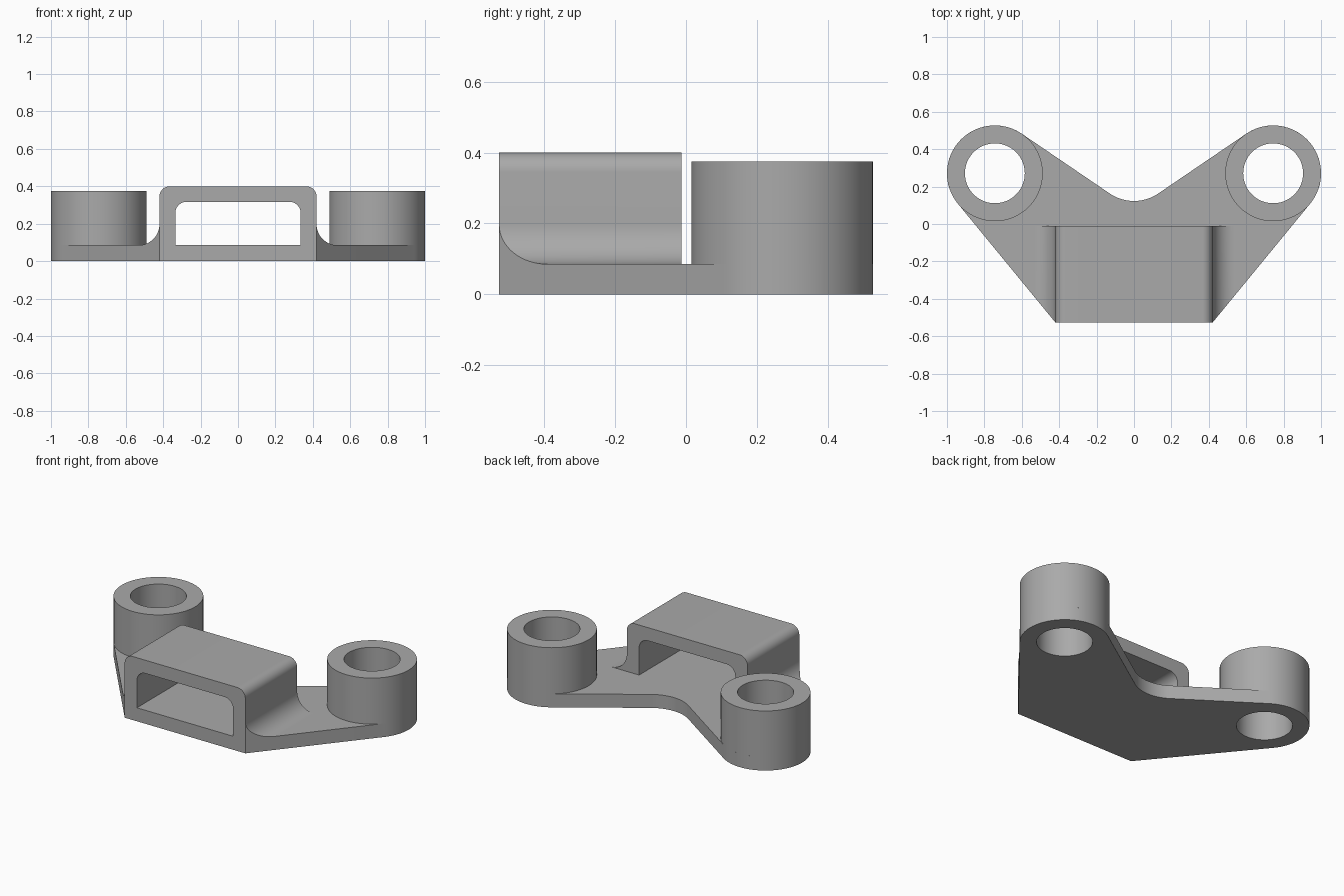
import bpy, bmesh
from math import sin, cos, pi, atan2, asin, hypot, radians

if "Cube" in bpy.data.objects:
    bpy.data.objects.remove(bpy.data.objects["Cube"])

# Main dimensions
BX, BY, BR, HOLE, BH = 0.744, 0.271, 0.256, 0.16, 0.375   # bosses
T = 0.085                                                # plate thickness
W, FRONT, BACK, TOP = 0.42, -0.527, -0.012, 0.4           # bridge
NOTCH_R, NOTCH_Y = 0.23, 0.353                           # rear notch arc
FOOT = 0.112                                             # side fillet radius

grey = bpy.data.materials.new("plain grey")
grey.use_nodes = True
grey.diffuse_color = (0.4, 0.4, 0.4, 1)
grey.node_tree.nodes["Principled BSDF"].inputs["Base Color"].default_value = (0.4, 0.4, 0.4, 1)


def arc(cx, cy, r, a0, a1, n):
    """Points on an arc, both ends included."""
    return [(cx + r * cos(a0 + (a1 - a0) * i / n),
             cy + r * sin(a0 + (a1 - a0) * i / n)) for i in range(n + 1)]


def circle(cx, cy, r, n=96):
    return arc(cx, cy, r, 0, 2 * pi, n)[:-1]


def mirror(points):
    return [(-x, y) for x, y in reversed(points)]


def finish(bm, name):
    bmesh.ops.remove_doubles(bm, verts=bm.verts, dist=0.00001)
    bmesh.ops.recalc_face_normals(bm, faces=bm.faces)
    mesh = bpy.data.meshes.new(name)
    bm.to_mesh(mesh)
    bm.free()
    mesh.materials.append(grey)
    obj = bpy.data.objects.new(name, mesh)
    bpy.context.collection.objects.link(obj)
    bpy.ops.object.select_all(action='DESELECT')
    obj.select_set(True)
    bpy.context.view_layer.objects.active = obj
    bpy.ops.object.shade_smooth_by_angle(angle=radians(30))
    return obj


def prism(name, loops, z0, z1, bottom=True):
    """Extrude an outline with holes from z0 to z1."""
    bm = bmesh.new()
    rings = [[[bm.verts.new((x, y, z)) for x, y in pts] for z in (z0, z1)] for pts in loops]
    caps = ([], [])
    for lo, hi in rings:
        for i in range(len(lo)):
            j = (i + 1) % len(lo)
            bm.faces.new((lo[i], lo[j], hi[j], hi[i]))
            caps[0].append(bm.edges.get((lo[i], lo[j])))
            caps[1].append(bm.edges.get((hi[i], hi[j])))
    for edges in caps if bottom else caps[1:]:
        bmesh.ops.triangle_fill(bm, edges=edges, use_beauty=True)
    return finish(bm, name)


# Plate: straight sides tangent to the bosses and to the rear notch
dx, dy = BX - W, BY - FRONT
side = atan2(dy, dx) - asin(BR / hypot(dx, dy))
gx, gy = BX, BY - NOTCH_Y
rear = atan2(gy, gx) + asin((BR + NOTCH_R) / hypot(gx, gy))
half = [(W, FRONT)]
half += arc(BX, BY, BR, side - pi / 2, rear + pi / 2, 48)
half += arc(0, NOTCH_Y, NOTCH_R, rear - pi / 2, -pi / 2, 12)
outline = half + mirror(half)[1:]
holes = [circle(s * BX, BY, HOLE) for s in (1, -1)]
prism("base_plate", [outline] + holes, 0, T)

# Bosses: hollow cylinders standing on the plate
for label, s in (("left", 1), ("right", -1)):
    prism(label + "_boss", [circle(s * BX, BY, BR), circle(s * BX, BY, HOLE)], T, BH, False)


# Bridge: rounded tunnel with flared feet trimmed along the plate sides
def front_y(x):
    return FRONT + max(0, abs(x) - W) * sin(side) / cos(side)


foot = arc(W + FOOT, T + FOOT, FOOT, -pi / 2, -pi, 16)
outer = foot + arc(W - 0.055, TOP - 0.055, 0.055, 0, pi / 2, 10)
outer += mirror(outer)
inner = [(0.335, T)] + arc(0.335 - 0.06, 0.317 - 0.06, 0.06, 0, pi / 2, 10)
inner += mirror(inner)
k = len(foot)
corner = [(W, T)]

bm = bmesh.new()
ends = []
for y_of in (front_y, lambda x: BACK):
    make = lambda pts: [bm.verts.new((x, y_of(x), z)) for x, z in pts]
    o, n, c, d = make(outer), make(inner), make(corner), make(mirror(corner))
    bm.faces.new(c + o[k - 1:len(o) - k + 1] + d + n[::-1])
    bm.faces.new(o[:k] + c)
    bm.faces.new(o[-k:] + d)
    ends.append((o, n))
for a, b in zip(*ends):
    for i in range(len(a) - 1):
        bm.faces.new((a[i], a[i + 1], b[i + 1], b[i]))
finish(bm, "bridge")
